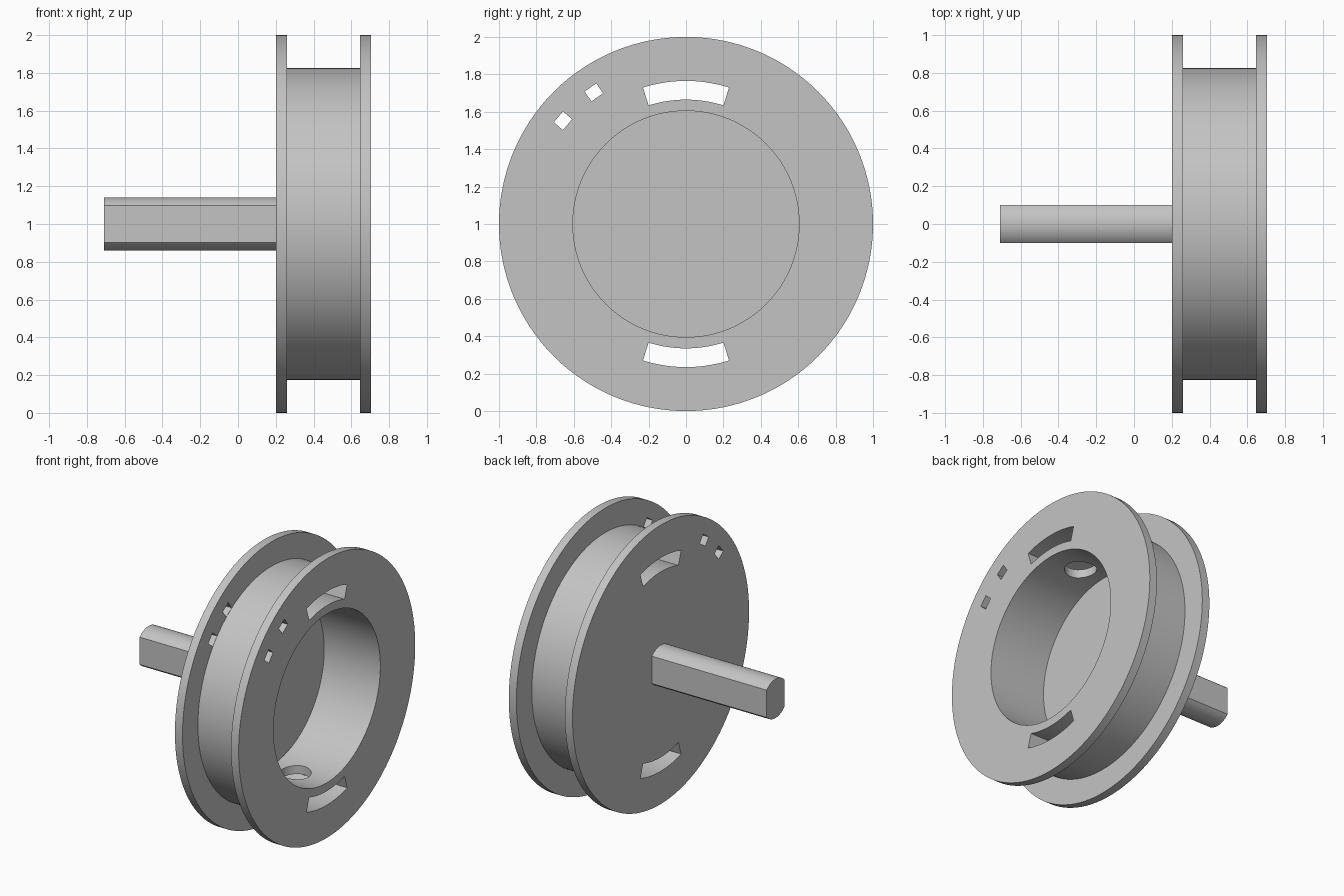
import bpy, bmesh
from math import sin, cos, pi, radians, asin
from mathutils import Matrix, Vector

cube = bpy.data.objects.get("Cube")
if cube:
    bpy.data.objects.remove(cube, do_unlink=True)

grey = bpy.data.materials.new("plain grey")
grey.use_nodes = True
grey.diffuse_color = (0.55, 0.55, 0.55, 1)
grey.node_tree.nodes["Principled BSDF"].inputs["Base Color"].default_value = grey.diffuse_color

CENTRE_Z = 1.0
LEFT_X, RIGHT_X = 0.2, 0.705      # outer faces of the two flanges
FLANGE = 0.06                     # flange thickness
MID_X = (LEFT_X + RIGHT_X) / 2


def make_object(name, bm):
    bmesh.ops.recalc_face_normals(bm, faces=bm.faces)
    mesh = bpy.data.meshes.new(name)
    bm.to_mesh(mesh)
    bm.free()
    mesh.materials.append(grey)
    obj = bpy.data.objects.new(name, mesh)
    bpy.context.collection.objects.link(obj)
    return obj


def polar(radius, angle):
    """Point (y, z) around the axle, angle measured from the top."""
    return -radius * sin(angle), CENTRE_Z + radius * cos(angle)


def arc(radius, start, end, steps):
    return [polar(radius, start + (end - start) * i / steps) for i in range(steps + 1)]


def prism(name, outline, x0, x1):
    """Extrude a (y, z) outline along the axle."""
    bm = bmesh.new()
    face = bm.faces.new([bm.verts.new((x0, y, z)) for y, z in outline])
    new = bmesh.ops.extrude_face_region(bm, geom=[face])["geom"]
    bmesh.ops.translate(bm, vec=(x1 - x0, 0, 0),
                        verts=[v for v in new if isinstance(v, bmesh.types.BMVert)])
    return make_object(name, bm)


def lathe(name, profile, steps):
    """Revolve an (x, radius) profile around the axle."""
    bm = bmesh.new()
    verts = [bm.verts.new((x, 0, CENTRE_Z + r)) for x, r in profile]
    edges = [bm.edges.new(pair) for pair in zip(verts, verts[1:])]
    bmesh.ops.spin(bm, geom=verts + edges, cent=(0, 0, CENTRE_Z), axis=(1, 0, 0),
                   angle=2 * pi, steps=steps)
    bmesh.ops.remove_doubles(bm, verts=bm.verts, dist=0.0001)
    return make_object(name, bm)


def smooth(obj):
    bpy.ops.object.select_all(action="DESELECT")
    obj.select_set(True)
    bpy.context.view_layer.objects.active = obj
    bpy.ops.object.shade_smooth_by_angle(angle=radians(30))


# Spool: two flanges, a drum and a blind bore open on the left side
inner_a, inner_b = LEFT_X + FLANGE, RIGHT_X - FLANGE
spool = lathe("spool_body", [
    (LEFT_X, 0), (LEFT_X, 1), (inner_a, 1), (inner_a, 0.825),
    (inner_b, 0.825), (inner_b, 1), (RIGHT_X, 1), (RIGHT_X, 0.605),
    (inner_a, 0.605), (inner_a, 0)], 128)

cutters = []

# Curved slots through the whole spool, and round holes from the bore into them
half = radians(17.5)
for side, turn in (("top", 0), ("bottom", pi)):
    outline = arc(0.765, turn - half, turn + half, 16) + arc(0.665, turn + half, turn - half, 16)
    cutters.append(prism(side + "_slot_cutter", outline, 0.1, 0.8))
    bm = bmesh.new()
    direction = cos(turn)
    bmesh.ops.create_cone(bm, cap_ends=True, segments=48, radius1=0.105, radius2=0.105, depth=0.2,
                          matrix=Matrix.Translation((MID_X, 0, CENTRE_Z + direction * 0.61)))
    cutters.append(make_object(side + "_hole_cutter", bm))

# Small tie windows through both flanges, resting on the drum
for number, angle in enumerate((radians(35), radians(50))):
    radial = Vector(polar(1, angle)) - Vector((0, CENTRE_Z))
    tangent = Vector((-radial.y, radial.x))
    middle = Vector((0, CENTRE_Z)) + radial * 0.859
    outline = [middle + radial * r * 0.032 + tangent * t * 0.038
               for r, t in ((-1, -1), (1, -1), (1, 1), (-1, 1))]
    cutters.append(prism(f"window_cutter_{number}", outline, 0.1, 0.8))

for cutter in cutters:
    cutter.hide_render = True
    cut = spool.modifiers.new(cutter.name, "BOOLEAN")
    cut.operation = "DIFFERENCE"
    cut.solver = "EXACT"
    cut.object = cutter
    bpy.context.view_layer.objects.active = spool
    bpy.ops.object.modifier_apply(modifier=cut.name)
    bpy.data.objects.remove(cutter, do_unlink=True)
smooth(spool)

# Axle: round rod with a flat on the front and the back
flat = asin(0.1 / 0.14)
outline = arc(0.14, -flat, flat, 16) + arc(0.14, pi - flat, pi + flat, 16)
axle = prism("axle", outline, -0.71, LEFT_X + 0.01)
smooth(axle)
